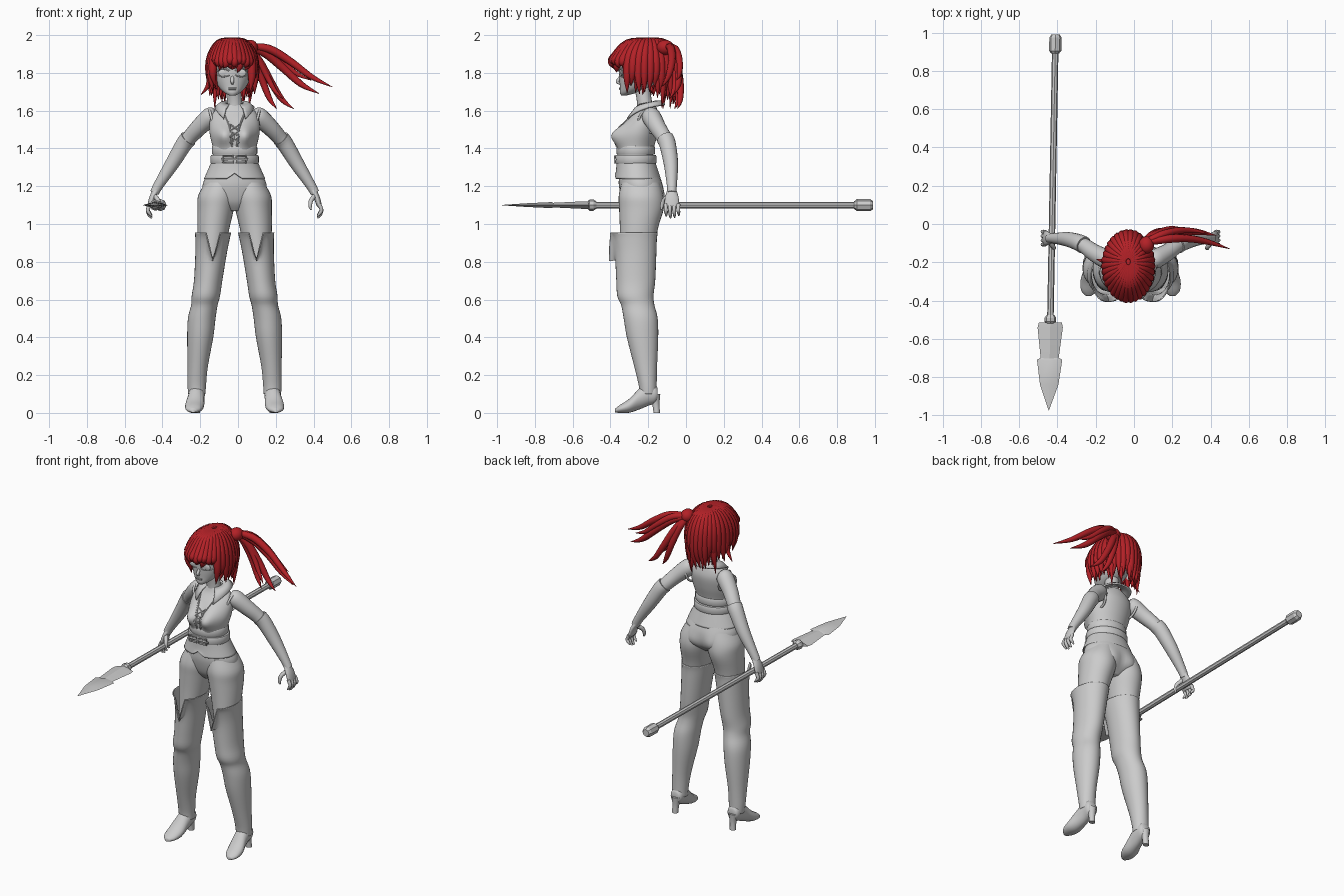
import bpy, bmesh, math, random
from mathutils import Vector, Matrix

random.seed(4)
cube = bpy.data.objects.get("Cube")
if cube:
    bpy.data.objects.remove(cube)

CX, HX = -.018, -.03          # body and head centre lines
X, Y, Z = Vector((1, 0, 0)), Vector((0, 1, 0)), Vector((0, 0, 1))
FLOOR, UPRIGHT = (X, Z), (X, Y)


def material(name, rgb):
    m = bpy.data.materials.new(name)
    m.use_nodes = True
    m.diffuse_color = (*rgb, 1)
    m.node_tree.nodes["Principled BSDF"].inputs["Base Color"].default_value = (*rgb, 1)
    return m


GREY = material("plain grey", (.6, .6, .6))
RED = material("hair red", (.45, .015, .02))


def finish(name, bm, mat=GREY, angle=50, thick=0):
    bmesh.ops.recalc_face_normals(bm, faces=bm.faces)
    mesh = bpy.data.meshes.new(name)
    bm.to_mesh(mesh)
    bm.free()
    mesh.materials.append(mat)
    mesh.polygons.foreach_set("use_smooth", [True] * len(mesh.polygons))
    mesh.set_sharp_from_angle(angle=math.radians(angle))
    obj = bpy.data.objects.new(name, mesh)
    bpy.context.collection.objects.link(obj)
    if thick:
        obj.modifiers.new("thickness", "SOLIDIFY").thickness = thick
    return obj


def smooth_path(rows, steps):
    """Catmull-Rom through rows of numbers."""
    out = []
    for i in range(len(rows) - 1):
        a, b = rows[max(i - 1, 0)], rows[i]
        c, d = rows[i + 1], rows[min(i + 2, len(rows) - 1)]
        for k in range(steps):
            t = k / steps
            out.append([q + t * ((r - p) / 2 + t * (p - 2.5 * q + 2 * r - s / 2
                        + t * (1.5 * (q - r) + (s - p) / 2)))
                        for p, q, r, s in zip(a, b, c, d)])
    return out + [list(rows[-1])]


def loft(name, rows, mat=GREY, n=20, steps=4, axes=None, cap=True, edit=None, angle=50, thick=0):
    """Rows are x, y, z, radius and optional second radius; axes fix the ring plane."""
    rows = smooth_path([r if len(r) == 5 else (*r, r[3]) for r in rows], steps)
    pts = [Vector(r[:3]) for r in rows]
    bm, rings, u = bmesh.new(), [], None
    for i, (p, r) in enumerate(zip(pts, rows)):
        if axes:
            u, v = axes
        else:
            t = (pts[min(i + 1, len(pts) - 1)] - pts[max(i - 1, 0)]).normalized()
            u = t.orthogonal() if u is None else u - t * u.dot(t)
            u.normalize()
            v = t.cross(u)
        ring = []
        for k in range(n):
            a = math.tau * k / n
            co = p + u * math.cos(a) * max(r[3], .001) + v * math.sin(a) * max(r[4], .001)
            ring.append(bm.verts.new(edit(co, a) if edit else co))
        rings.append(ring)
    for lo, hi in zip(rings, rings[1:]):
        for k in range(n):
            bm.faces.new((lo[k], lo[k - 1], hi[k - 1], hi[k]))
    if cap:
        bm.faces.new(rings[0])
        bm.faces.new(rings[-1])
    return finish(name, bm, mat, angle, thick)


def ball(name, centre, size, mat=GREY, keep=None):
    bm = bmesh.new()
    bmesh.ops.create_uvsphere(bm, u_segments=24, v_segments=16, radius=1,
                              matrix=Matrix.Translation(centre) @ Matrix.Diagonal((*size, 1)))
    if keep:
        bmesh.ops.delete(bm, geom=[v for v in bm.verts if not keep(v.co)], context="VERTS")
    return finish(name, bm, mat)


def notch(bottom, top, width):
    """Pull the front of an open edge into a V."""
    def edit(co, a):
        f = max(0, 1 - abs(a - math.pi * 1.5) / width)
        if co.z > min(bottom, top) and top > bottom:
            co.z = bottom + (co.z - bottom) * (1 - f)
        elif co.z < bottom and top < bottom:
            co.z = bottom + (co.z - bottom) * (1 - f)
        return co
    return edit


# Torso, with the bust and seat pushed out of the plain rings
def shape_torso(co, a):
    off = abs(co.x - CX)
    front, back = max(0, -math.sin(a)) ** .5, max(0, math.sin(a)) ** .5
    co.y -= .055 * front * math.exp(-((off - .06) / .045) ** 2 - ((co.z - 1.47) / .055) ** 2)
    co.y += .025 * back * math.exp(-((off - .08) / .06) ** 2 - ((co.z - 1.14) / .06) ** 2)
    return co


torso = loft("torso", [(CX, *r) for r in (
    (-.24, 1.07, .05, .06), (-.235, 1.12, .15, .1), (-.24, 1.2, .17, .115),
    (-.25, 1.27, .143, .105), (-.268, 1.34, .115, .095), (-.265, 1.4, .115, .095),
    (-.25, 1.48, .132, .1), (-.225, 1.55, .13, .085), (-.21, 1.6, .105, .06),
    (-.21, 1.635, .05, .045))], n=48, steps=6, axes=UPRIGHT, edit=shape_torso)
loft("neck", [(CX, -.21, 1.58, .05), (CX, -.22, 1.65, .04), (HX, -.235, 1.74, .042)], axes=UPRIGHT)

# Vest hem and the two belts
loft("vest_hem", [(CX, -.255, 1.24, .162, .122), (CX, -.26, 1.29, .14, .11), (CX, -.267, 1.34, .118, .1)],
     n=48, axes=UPRIGHT, cap=False, edit=notch(1.27, 1.2, .25), thick=.006)
for name, z, h, grow in (("upper_belt", 1.39, .022, .006), ("lower_belt", 1.342, .022, .014)):
    loft(name, [(CX, -.266, z + s * h, .114 + grow - d, .096 + grow - d)
                for s, d in ((-1, .02), (-1, .003), (-.7, 0), (.7, 0), (1, .003), (1, .02))],
         n=40, steps=1, axes=UPRIGHT)
for side in (-1, 1):
    corners = [(CX + side * .035 + x * .026, -.377, 1.342 + z * .018, .005)
               for x, z in ((-1, -1), (1, -1), (1, 1), (-1, 1), (-1, -1))]
    loft("belt_buckle", corners, n=6, steps=1)
loft("buckle_bar", [(CX - .07, -.375, 1.342, .007), (CX + .07, -.375, 1.342, .007)], n=6, steps=1)

# Neckline seams and lacing, laid on the chest
bpy.context.view_layer.update()


def on_front(obj, x, z, r):
    hit, co, _, _ = obj.ray_cast(Vector((x, -2, z)), Y)
    return (x, (co.y if hit else -.3) - r * .4, z, r)


for side in (-1, 1):
    loft("neckline_seam", [on_front(torso, CX + side * x, z, .005)
         for x, z in ((.055, 1.59), (.035, 1.54), (.022, 1.5), (.018, 1.45), (.012, 1.41))], n=6)
    for k in range(3):
        z = 1.43 + k * .032
        loft("lacing", [on_front(torso, CX + side * s * .024, z + (s + 1) * .016, .005)
                        for s in (-1, 0, 1)], n=6)

# Collar, open at the front with long points
bm, last = bmesh.new(), None
for i in range(33):
    t = (i / 16 - 1) * 2.55
    f = abs(t) / 2.55
    pair = [bm.verts.new((CX + r * math.sin(t), -.21 + ry * math.cos(t), z)) for r, ry, z in
            ((.048, .045, 1.655 - .02 * f), (.08, .075, 1.655 - .04 * f ** 2),
             (.105, .1 + .025 * f, 1.635 - .075 * f ** 3))]
    for k in range(2):
        if last:
            bm.faces.new((last[k], last[k + 1], pair[k + 1], pair[k]))
    last = pair
finish("collar", bm, thick=.01)

# Arms, hands, legs and boots
for side, word in ((-1, "right"), (1, "left")):
    def place(rows):
        return [(CX + side * r[0], *r[1:]) for r in rows]

    loft(word + "_upper_arm", place(((.1, -.195, 1.585, .03), (.125, -.185, 1.57, .05),
         (.19, -.15, 1.51, .045), (.24, -.115, 1.455, .04), (.285, -.095, 1.4, .036))))
    loft(word + "_armhole_edge", place([(.118 + .015 * math.cos(a), -.195 + .055 * math.sin(a),
         1.545 + .06 * math.cos(a), .007) for a in [k * math.tau / 12 for k in range(13)]]), n=8)
    loft(word + "_glove", place(((.245, -.11, 1.452, .046), (.27, -.097, 1.42, .044),
         (.33, -.08, 1.32, .038), (.4, -.075, 1.21, .027), (.425, -.075, 1.165, .024))))
    loft(word + "_palm", place(((.415, -.075, 1.18, .02, .024), (.435, -.075, 1.14, .017, .036),
         (.447, -.075, 1.1, .014, .038), (.45, -.075, 1.088, .008, .03))), axes=UPRIGHT)
    for k in range(4):
        y, drop = -.107 + k * .022, .01 * abs(k - 1.3)
        loft(word + "_finger", place(((.447, y, 1.105, .011), (.46, y, 1.075, .01),
             (.452, y + .002, 1.045 + drop, .009), (.438, y + .003, 1.028 + drop, .004))), n=8)
    loft(word + "_thumb", place(((.425, -.09, 1.15, .013), (.405, -.118, 1.125, .012),
         (.4, -.128, 1.095, .01), (.405, -.13, 1.075, .004))), n=8)

    loft(word + "_thigh", place(((.075, -.24, 1.22, .08, .1), (.09, -.238, 1.15, .103, .118),
         (.1, -.236, 1.08, .097, .118), (.113, -.25, .97, .084, .1), (.125, -.262, .82, .066, .088))),
         n=32, axes=UPRIGHT)
    loft(word + "_boot", place(((.114, -.281, .955, .09, .126), (.117, -.274, .92, .085, .114),
         (.125, -.267, .84, .077, .104), (.14, -.266, .7, .069, .097), (.152, -.268, .62, .069, .09),
         (.16, -.255, .57, .064, .082), (.174, -.24, .5, .067, .084), (.182, -.23, .4, .063, .077),
         (.195, -.214, .25, .048, .055), (.2, -.203, .15, .043, .042), (.2, -.2, .1, .04, .04))),
         n=32, axes=UPRIGHT, cap=False, edit=notch(.81, 1, .36), thick=.006)
    loft(word + "_shoe", place(((.2, -.15, .1, .03, .03), (.2, -.165, .1, .039, .05),
         (.2, -.2, .1, .043, .062), (.204, -.245, .075, .044, .056), (.212, -.3, .038, .05, .037),
         (.217, -.35, .021, .04, .021), (.219, -.375, .012, .015, .01))), axes=FLOOR)
    loft(word + "_heel", place(((.2, -.17, .1, .032, .034), (.201, -.16, .05, .02, .02),
         (.203, -.155, 0, .019, .017))), n=12, axes=UPRIGHT)

# Head and face
head = loft("head", [(HX, *r) for r in (
    (-.33, 1.68, .015, .012), (-.305, 1.695, .042, .045), (-.27, 1.725, .072, .08),
    (-.245, 1.77, .094, .108), (-.235, 1.83, .102, .12), (-.23, 1.9, .1, .12),
    (-.225, 1.96, .05, .07))], n=32, axes=UPRIGHT)
loft("nose", [(HX, -.335, 1.795, .007), (HX, -.354, 1.768, .009), (HX, -.363, 1.752, .009),
              (HX, -.345, 1.742, .006)], n=10)
bpy.context.view_layer.update()
for side in (-1, 1):
    ex = HX + side * .048
    ball("eye", on_front(head, ex, 1.8, 0)[:3], (.026, .007, .02))
    for name, z, bow, r in (("upper_lash", 1.81, .014, .005), ("lower_lash", 1.788, -.009, .003),
                            ("eyebrow", 1.838, .01, .004)):
        loft(name, [on_front(head, ex + s * .032, z + bow * (1 - s * s), r) for s in (-1, -.5, 0, .5, 1)], n=6)
    ball("ear", (HX + side * .103, -.215, 1.785), (.012, .025, .035))
    loft("lip", [on_front(head, HX + s * .02, 1.717 + side * .003, .004) for s in (-1, 0, 1)], n=6)

# Hair cap and the locks that fall from the crown
ball("hair_cap", (HX, -.22, 1.835), (.118, .165, .145), RED,
     keep=lambda c: c.z > 1.86 or (c.y > -.22 and c.z > 1.74))


def lock(a, scale, tip, wide):
    sx, sy = .118 * scale * math.sin(a), -.167 * scale * math.cos(a)
    bend = random.uniform(-.015, .015)
    rows = [(HX + sx * f, -.22 + sy * f + .025 * (1 - f), z, r * wide)
            for f, z, r in ((.1, 1.978, .4), (.6, 1.957, .85), (.95, 1.885, 1),
                            (1.03, (1.87 + tip) / 2, .85), (.98, tip, .06))]
    rows[-1] = (rows[-1][0] + bend, rows[-1][1] + bend, *rows[-1][2:])
    loft("hair_lock", rows, RED, n=8, angle=80)


for layer, count in ((1, 34), (.9, 26)):
    for k in range(count):
        a = (k + .5) / count * math.tau - math.pi
        f = abs(a) / math.pi
        tip = 1.835 if f < .3 else 1.72 - .1 * max(0, f - .45)
        lock(a, layer, tip + random.uniform(-.035, .02), .024)
for a in (2.2, 2.6, 3, 3.5, 4):
    lock(a, .98, 1.61 + random.uniform(0, .03), .02)

# Wind-blown tail and a stray side lock
ball("tail_knot", (.065, -.11, 1.935), (.04, .045, .04), RED)
for end, sag, wide in (((.5, -.13, 1.725), .03, .02), ((.43, -.06, 1.69), .01, .022),
                       ((.39, -.05, 1.76), .02, .018), ((.295, -.045, 1.61), -.02, .02),
                       ((.205, -.06, 1.61), -.01, .019), ((.24, -.09, 1.66), 0, .016)):
    start, end = Vector((.05, -.1, 1.94)), Vector(end)
    rows = []
    for t, r in ((0, .8), (.25, 1.1), (.5, 1), (.75, .75), (1, .06)):
        p = start.lerp(end, t) + Z * (.02 * math.sin(t * math.tau) + sag * math.sin(t * math.pi))
        p.y += .04 * math.sin(t * math.pi)
        rows.append((*p, wide * r))
    loft("hair_tail", rows, RED, n=8, angle=80)
loft("stray_lock", [(-.13, -.2, 1.86, .018), (-.145, -.2, 1.79, .018), (-.16, -.195, 1.73, .012),
                    (-.195, -.185, 1.685, .002)], RED, n=8)


# Spear, lying front to back beside the right hand
def spear_part(name, rows, n):
    loft(name, [(-.428 + .018 * y, y, 1.1, w, h) for y, w, h in rows],
         n=n, steps=1, axes=FLOOR, angle=30)


spear_part("spear_shaft", [(-.53, .017, .017), (.92, .017, .017)], 8)
spear_part("spear_pommel", [(.89, .02, .02), (.905, .032, .032), (.975, .032, .032), (.99, .022, .022)], 8)
spear_part("spear_collar", [(-.52, .022, .022), (-.51, .03, .03), (-.49, .03, .03), (-.475, .02, .02)], 8)
spear_part("lower_blade", [(-.71, .046, .012), (-.54, .066, .02), (-.515, .06, .02)], 4)
spear_part("upper_blade", [(-.975, 0, 0), (-.84, .048, .01), (-.71, .066, .016), (-.7, .05, .01)], 4)
